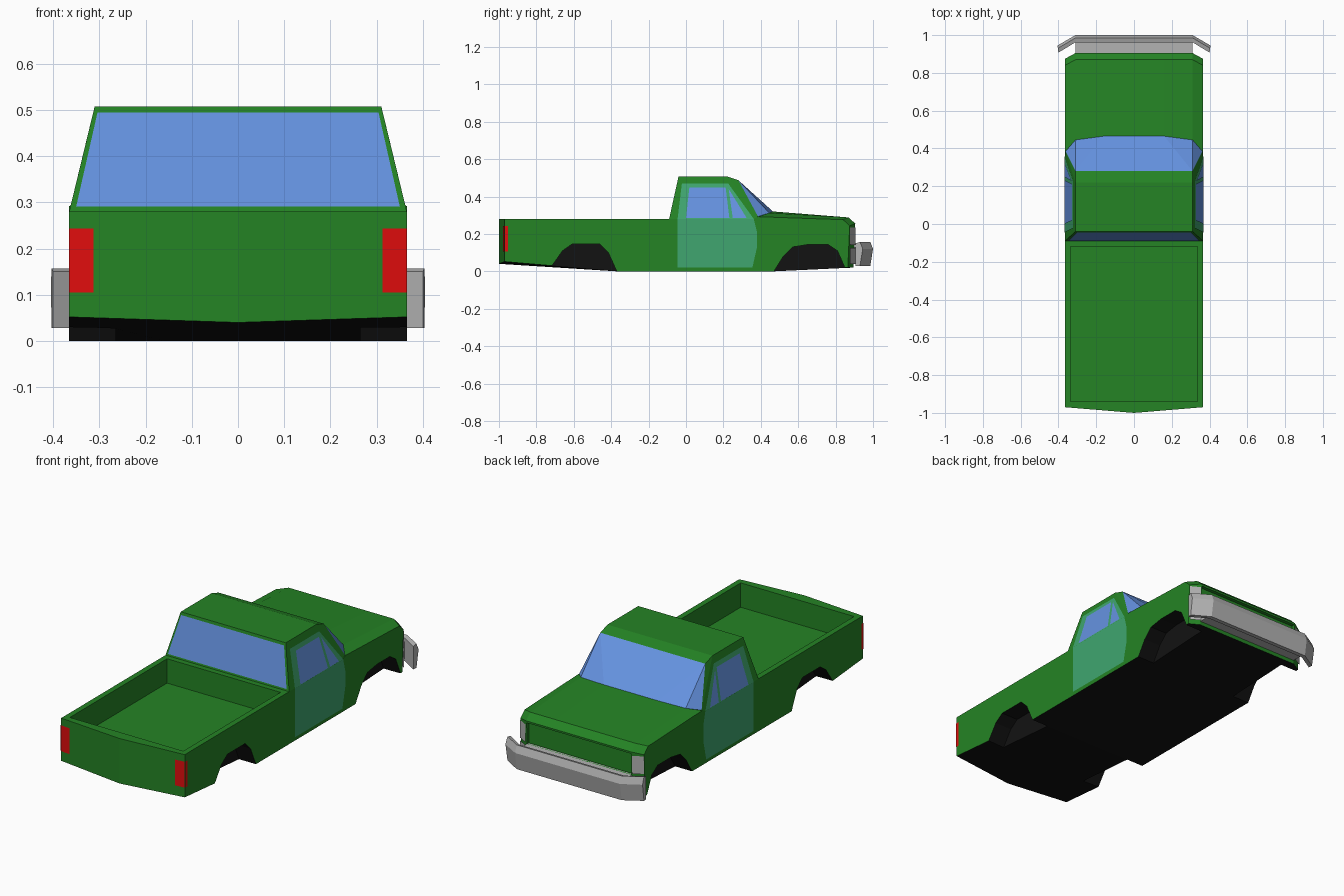
import bpy, bmesh
from mathutils import Vector

if "Cube" in bpy.data.objects:
    bpy.data.objects.remove(bpy.data.objects["Cube"])


def material(name, rgb):
    m = bpy.data.materials.new(name)
    m.diffuse_color = (*rgb, 1)
    m.use_nodes = True
    m.node_tree.nodes["Principled BSDF"].inputs["Base Color"].default_value = m.diffuse_color
    return m


GREEN = material("green_paint", (0.018, 0.23, 0.018))
BLACK = material("black_underside", (0.006, 0.006, 0.006))
GLASS = material("blue_glass", (0.13, 0.29, 0.75))
TEAL = material("door_green", (0.05, 0.38, 0.16))
RED = material("red_lens", (0.75, 0.004, 0.004))


def finish(name, bm, mats=(), fix=True):
    if fix:
        bmesh.ops.recalc_face_normals(bm, faces=bm.faces)
    me = bpy.data.meshes.new(name)
    bm.to_mesh(me)
    bm.free()
    for m in mats:
        me.materials.append(m)
    ob = bpy.data.objects.new(name, me)
    bpy.context.collection.objects.link(ob)
    return ob


def loft(name, xs, profile, place, mats=()):
    """Skin a closed (y, z) profile across x stations."""
    bm = bmesh.new()
    rings = [[bm.verts.new(place(x, y, z)) for y, z in profile] for x in xs]
    n = len(profile)
    for a, b in zip(rings, rings[1:]):
        for i in range(n):
            j = (i + 1) % n
            bm.faces.new((a[i], a[j], b[j], b[i]))
    bm.faces.new(rings[0])
    bm.faces.new(rings[-1])
    return finish(name, bm, mats)


def straight(x, y, z):
    return (x, y, z)


def cut(target, cutter, index=0):
    for p in cutter.data.polygons:
        p.material_index = index
    cutter.hide_render = True
    mod = target.modifiers.new("cut", "BOOLEAN")
    mod.operation = "DIFFERENCE"
    mod.solver = "EXACT"
    mod.object = cutter
    bpy.context.view_layer.objects.active = target
    bpy.ops.object.modifier_apply(modifier=mod.name)
    bpy.data.objects.remove(cutter)


def panels(name, polys, mat, lift=0.003, both=True):
    """Flat panels lifted off the surface, mirrored to the other side."""
    bm = bmesh.new()
    for poly in polys:
        pts = [Vector(p) for p in poly]
        nrm = (pts[1] - pts[0]).cross(pts[2] - pts[1]).normalized()
        if nrm.dot(sum(pts, Vector()) / len(pts) - Vector((0, 0.2 * pts[0].y, 0.15))) < 0:
            nrm = -nrm
            pts.reverse()
        pts = [p + nrm * lift for p in pts]
        bm.faces.new([bm.verts.new(p) for p in pts])
        if both:
            bm.faces.new([bm.verts.new((-p.x, p.y, p.z)) for p in reversed(pts)])
    return finish(name, bm, [mat], fix=False)


def box(y0, y1, z0, z1):
    return [(y0, z0), (y1, z0), (y1, z1), (y0, z1)]


# Lower body: side profile with bowed tail, chamfered nose and crowned hood
def body_place(x, y, z):
    a = abs(x)
    edge = max(0, (a - 0.31) / 0.055)
    if y < -0.9:
        y += 0.03 * a / 0.365
        z += 0.012 * a / 0.365 if z < 0.1 else 0
    elif y > 0.86:
        y -= 0.03 * edge
        z -= 0.012 * edge if z > 0.2 else 0
    elif z > 0.3:
        mid = max(0, min(1, (a - 0.16) / 0.15))
        y -= 0.02 * mid + 0.06 * edge
        z -= 0.008 * mid + 0.02 * edge
    return (x, y, z)


body = loft("body", [-0.365, -0.31, -0.16, 0, 0.16, 0.31, 0.365],
            [(-1, 0.04), (-1, 0.28), (-0.09, 0.28), (0.36, 0.28), (0.465, 0.32),
             (0.87, 0.288), (0.905, 0.255), (0.895, 0.02), (0.47, 0), (-0.37, 0)],
            body_place, [GREEN, BLACK])
for p in body.data.polygons:
    p.material_index = 1 if p.normal.z < -0.5 else 0

# Cargo bed and grille recess
cut(body, loft("bed_cutter", [-0.335, 0.335], box(-0.94, -0.12, 0.15, 0.4), straight, [GREEN, BLACK]))
cut(body, loft("grille_cutter", [-0.308, 0.308], box(0.885, 1, 0.13, 0.245), straight, [GREEN, BLACK]))

# Wheel arches
REAR = [(-0.735, -0.03), (-0.72, 0.025), (-0.66, 0.11), (-0.61, 0.145), (-0.46, 0.145),
        (-0.415, 0.1), (-0.37, 0), (-0.365, -0.03)]
FRONT = [(0.455, -0.03), (0.47, 0), (0.52, 0.08), (0.57, 0.13), (0.65, 0.143),
         (0.76, 0.143), (0.81, 0.11), (0.85, 0.018), (0.86, -0.03)]
for arch in (REAR, FRONT):
    for s in (-1, 1):
        cut(body, loft("arch_cutter", [s * 0.265, s * 0.42], arch, straight, [GREEN, BLACK]), 1)


# Cab: hull of its corner points, with a wrap-around windshield
def side_x(z):
    return 0.365 - max(0, z - 0.28) * 0.242


half = [(0.365, -0.09, 0.28), (0.31, -0.04, 0.507), (0.31, 0.22, 0.507), (0.365, 0.37, 0.28)]
screen = [(0.31, 0.28, 0.487), (0.16, 0.465, 0.32), (0.31, 0.445, 0.312),
          (side_x(0.293), 0.385, 0.293), (side_x(0.48), 0.24, 0.48)]
bm = bmesh.new()
glass = set()
for group in (half, screen):
    for x, y, z in group:
        for s in (-1, 1):
            v = bm.verts.new((s * x, y, z))
            if group is screen:
                glass.add(v)
bmesh.ops.convex_hull(bm, input=bm.verts)
for f in bm.faces:
    f.material_index = 1 if all(v in glass for v in f.verts) else 0
finish("cab", bm, [GREEN, GLASS])


def on_side(pts):
    return [(side_x(z), y, z) for y, z in pts]


# Rear window
def on_back(x, z):
    return (x, -0.09 + (z - 0.28) * 0.22, z)


panels("rear_window", [[on_back(-0.35, 0.29), on_back(0.35, 0.29),
                        on_back(0.304, 0.493), on_back(-0.304, 0.493)]], GLASS, both=False)

# Doors with main and vent windows
panels("doors", [on_side([(-0.045, 0.02), (0.355, 0.02), (0.38, 0.13), (0.38, 0.21), (0.362, 0.28), (-0.045, 0.28)]),
                 on_side([(-0.045, 0.28), (0.362, 0.28), (0.225, 0.47), (-0.022, 0.47)])], TEAL)
panels("side_windows", [on_side([(0.0, 0.283), (0.232, 0.283), (0.212, 0.447), (0.018, 0.447)]),
                        on_side([(0.25, 0.283), (0.325, 0.283), (0.228, 0.44)])], GLASS, 0.005)

# Tail lights wrap from the tailgate onto the sides
panels("tail_lights", [[(0.312, -0.9744, 0.105), (0.365, -0.97, 0.105), (0.365, -0.97, 0.243), (0.312, -0.9744, 0.243)],
                       on_side(box(-0.97, -0.953, 0.105, 0.243))], RED)

# Stacked headlights on the nose chamfers
GREY = material("grey_trim", (0.45, 0.45, 0.45))
panels("headlights", [[(0.312, 0.901, z0), (0.363, 0.873, z0), (0.363, 0.873, z1), (0.312, 0.901, z1)]
                      for z0, z1 in ((0.04, 0.125), (0.14, 0.235))], GREY, 0.005)


# Front bumper with swept-back ends, and its mount
def bumper_place(x, y, z):
    return (x * (1 + 0.3 * (y - 0.985)) if abs(x) > 0.35 else x, y - (0.055 if abs(x) > 0.35 else 0), z)


loft("front_bumper", [-0.403, -0.31, 0.31, 0.403],
     [(0.962, 0.15), (0.985, 0.157), (1.0, 0.12), (0.985, 0.028), (0.962, 0.028)], bumper_place, [GREY])
loft("bumper_mount", [-0.31, 0.31], box(0.888, 0.97, 0.04, 0.13), straight, [GREY])
